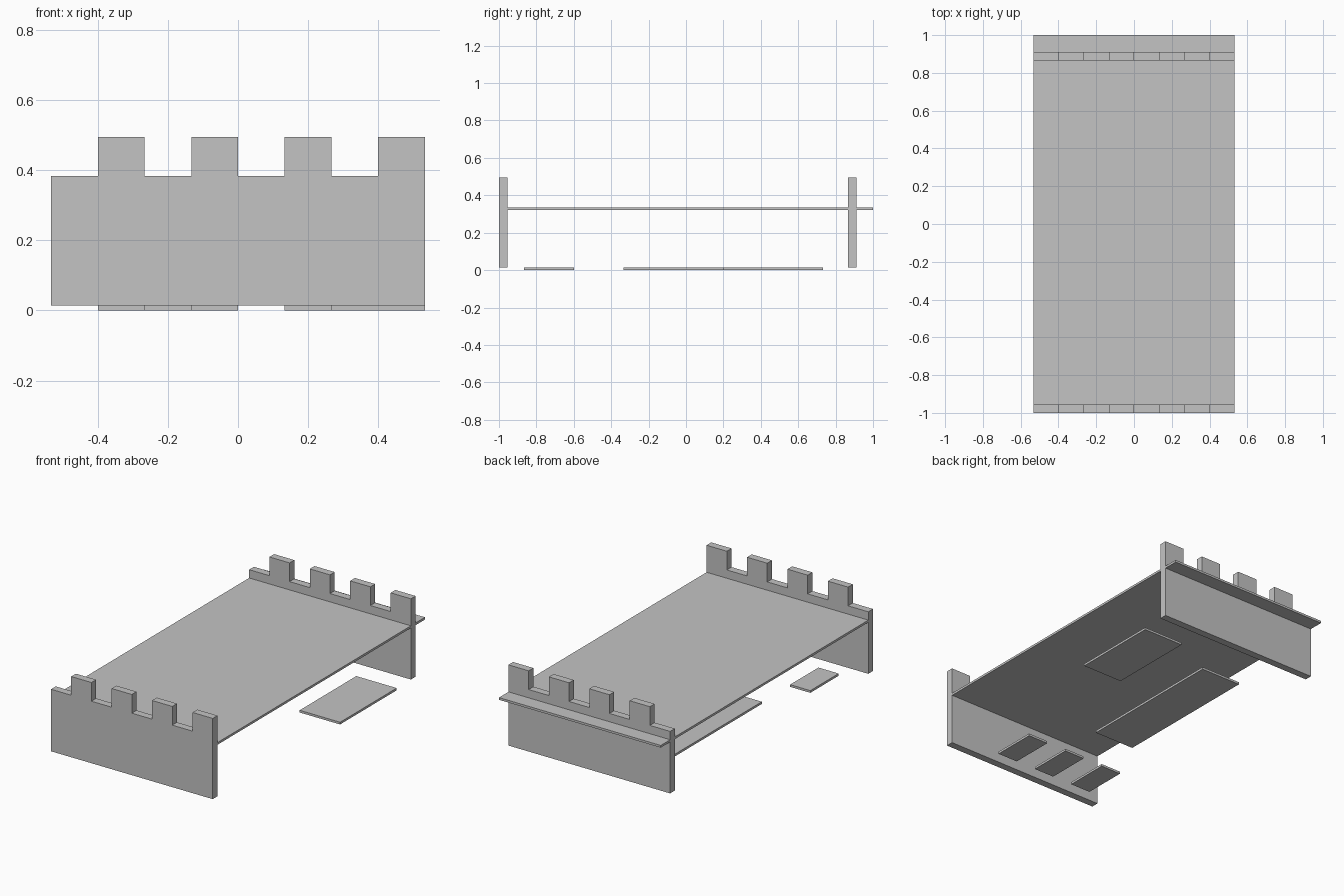
import bpy
import bmesh

if "Cube" in bpy.data.objects:
    bpy.data.objects.remove(bpy.data.objects["Cube"])

U = 0.4 / 3          # layout module (one merlon width)
T = U / 10           # sheet thickness
HALF = 4 * U         # half of the overall width

grey = bpy.data.materials.new("plain grey")
grey.diffuse_color = (0.55, 0.55, 0.55, 1)
grey.use_nodes = True
grey.node_tree.nodes["Principled BSDF"].inputs["Base Color"].default_value = grey.diffuse_color


def finish(name, bm):
    bmesh.ops.recalc_face_normals(bm, faces=bm.faces)
    mesh = bpy.data.meshes.new(name)
    bm.to_mesh(mesh)
    bm.free()
    mesh.materials.append(grey)
    obj = bpy.data.objects.new(name, mesh)
    bpy.context.collection.objects.link(obj)
    return obj


def box(name, x0, x1, y0, y1, z0, z1):
    bm = bmesh.new()
    bmesh.ops.create_cube(bm, size=1)
    for v in bm.verts:
        v.co = (x1 if v.co.x > 0 else x0,
                y1 if v.co.y > 0 else y0,
                z1 if v.co.z > 0 else z0)
    return finish(name, bm)


def battlement(name, y0, thickness):
    """Wall with four merlons, extruded from its outline."""
    low, high = 0.383, 0.4945
    outline = [(HALF, T), (-HALF, T)]
    for i in range(8):
        z = high if i % 2 else low
        x = -HALF + i * U
        outline += [(x, z), (x + U, z)]
    bm = bmesh.new()
    face = bm.faces.new([bm.verts.new((x, y0, z)) for x, z in outline])
    grown = bmesh.ops.extrude_face_region(bm, geom=[face])["geom"]
    moved = [g for g in grown if isinstance(g, bmesh.types.BMVert)]
    bmesh.ops.translate(bm, verts=moved, vec=(0, thickness, 0))
    return finish(name, bm)


# End walls
battlement("front_wall", -1.0, U / 3)
battlement("back_wall", 6.5 * U, U / 3)

# Deck passing through the back wall
box("deck", -HALF, HALF, -1 + U / 3, 1.0, 0.3335 - T, 0.3335)

# Three small ground plates in a row near the front
for i, x in enumerate((-3, -1, 1)):
    box(f"small_plate_{i + 1}", x * U, (x + 1) * U, -6.5 * U, -4.5 * U, 0, T)

# Two large ground plates
box("long_plate", -2 * U, 0, -2.5 * U, 4.5 * U, 0, T)
box("side_plate", 2 * U, 4 * U, 1.5 * U, 5.5 * U, 0, T)
